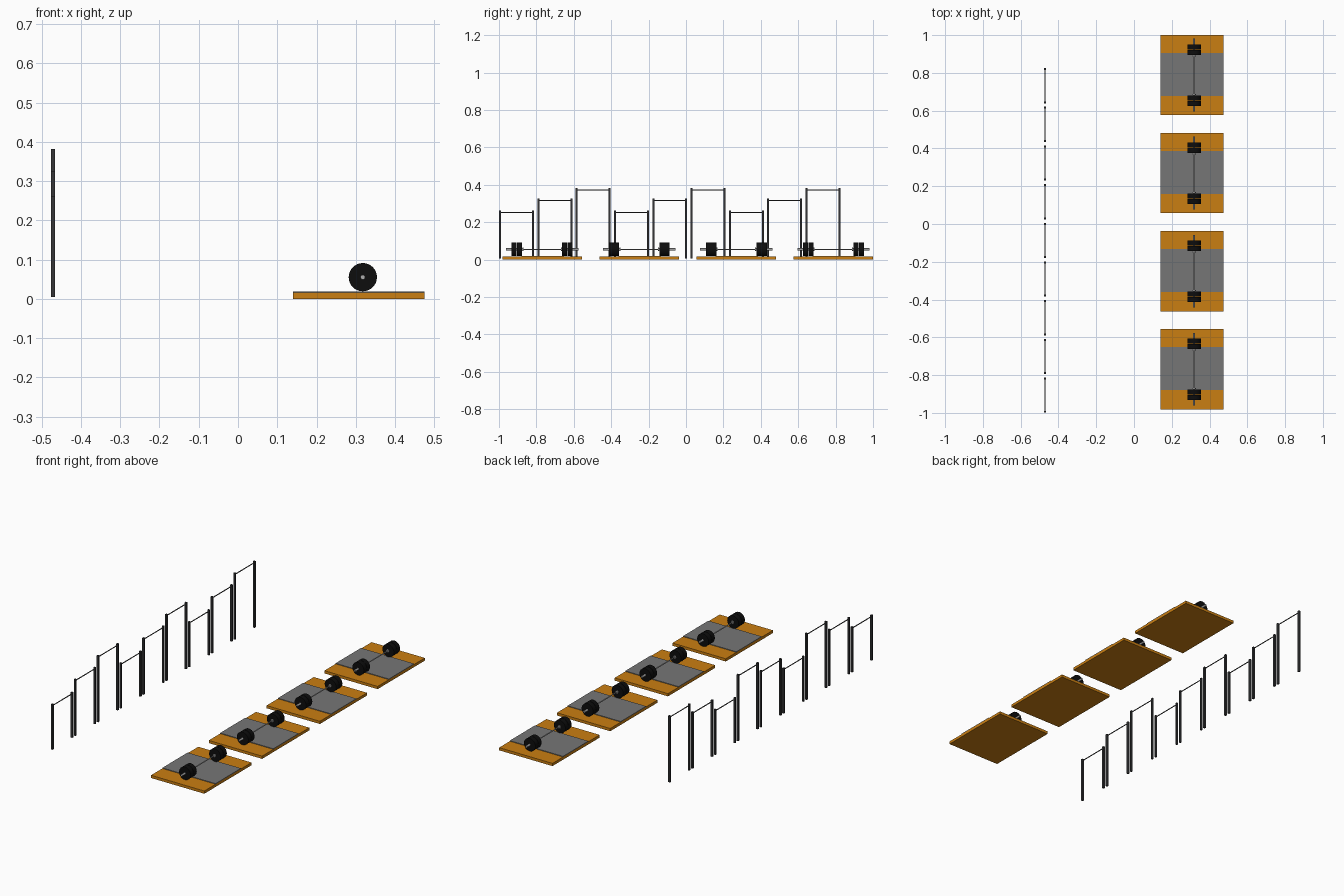
import bpy
from math import pi

cube = bpy.data.objects.get("Cube")
if cube:
    bpy.data.objects.remove(cube, do_unlink=True)


def material(name, r, g, b):
    m = bpy.data.materials.new(name)
    m.use_nodes = True
    m.diffuse_color = (r, g, b, 1)
    m.node_tree.nodes["Principled BSDF"].inputs["Base Color"].default_value = (r, g, b, 1)
    return m


WOOD = material("orange wood", 0.59, 0.21, 0.006)
MAT = material("grey rubber", 0.18, 0.18, 0.18)
RUBBER = material("black rubber", 0.004, 0.004, 0.004)
STEEL = material("steel", 0.42, 0.42, 0.42)
FRAME = material("dark frame", 0.035, 0.036, 0.038)
RAIL = material("rail grey", 0.1, 0.1, 0.1)


def finish(name, mat):
    ob = bpy.context.object
    ob.name = name
    ob.data.materials.append(mat)
    return ob


def box(name, mat, center, size):
    bpy.ops.mesh.primitive_cube_add(size=1, location=center)
    ob = finish(name, mat)
    ob.scale = size
    bpy.ops.object.transform_apply(location=False, rotation=False, scale=True)
    return ob


def rod(name, mat, x, z, y0, y1, radius, sides=12):
    """Cylinder lying along y."""
    bpy.ops.mesh.primitive_cylinder_add(
        vertices=sides, radius=radius, depth=abs(y1 - y0),
        location=(x, (y0 + y1) / 2, z), rotation=(pi / 2, 0, 0))
    ob = finish(name, mat)
    bpy.ops.object.shade_smooth_by_angle(angle=pi / 6)
    return ob


# Lifting platforms, each with a loaded barbell
PLAT_X, BAR_X, BAR_Z = 0.3075, 0.318, 0.055
for i in range(4):
    y = 0.788 - 0.519 * i
    box("platform_base", WOOD, (PLAT_X, y, 0.0078), (0.335, 0.424, 0.0156))
    box("platform_mat", MAT, (PLAT_X, y + 0.003, 0.0173), (0.335, 0.228, 0.0036))
    rod("barbell_shaft", STEEL, BAR_X, BAR_Z, y - 0.105, y + 0.105, 0.003)
    for s in (-1, 1):
        rod("barbell_sleeve", STEEL, BAR_X, BAR_Z, y + s * 0.1, y + s * 0.193, 0.006)
        rod("barbell_collar", STEEL, BAR_X, BAR_Z, y + s * 0.1, y + s * 0.105, 0.009)
        for offset in (0.1205, 0.1495):
            rod("weight_plate", RUBBER, BAR_X, BAR_Z,
                y + s * (offset - 0.0135), y + s * (offset + 0.0135), 0.036, 32)

# Row of pull-up stations in three repeating heights
RIG_X, SPAN, FOOT = -0.4715, 0.176, 0.005
for i in range(9):
    top = (0.262, 0.326, 0.382)[i % 3]
    y = -0.994 + 0.2048 * i
    for py in (y, y + SPAN):
        box("rig_post", FRAME, (RIG_X, py, (top + FOOT) / 2), (0.0105, 0.0105, top - FOOT))
    rod("pull_up_bar", RAIL, RIG_X, top - 0.009, y, y + SPAN, 0.0028)
